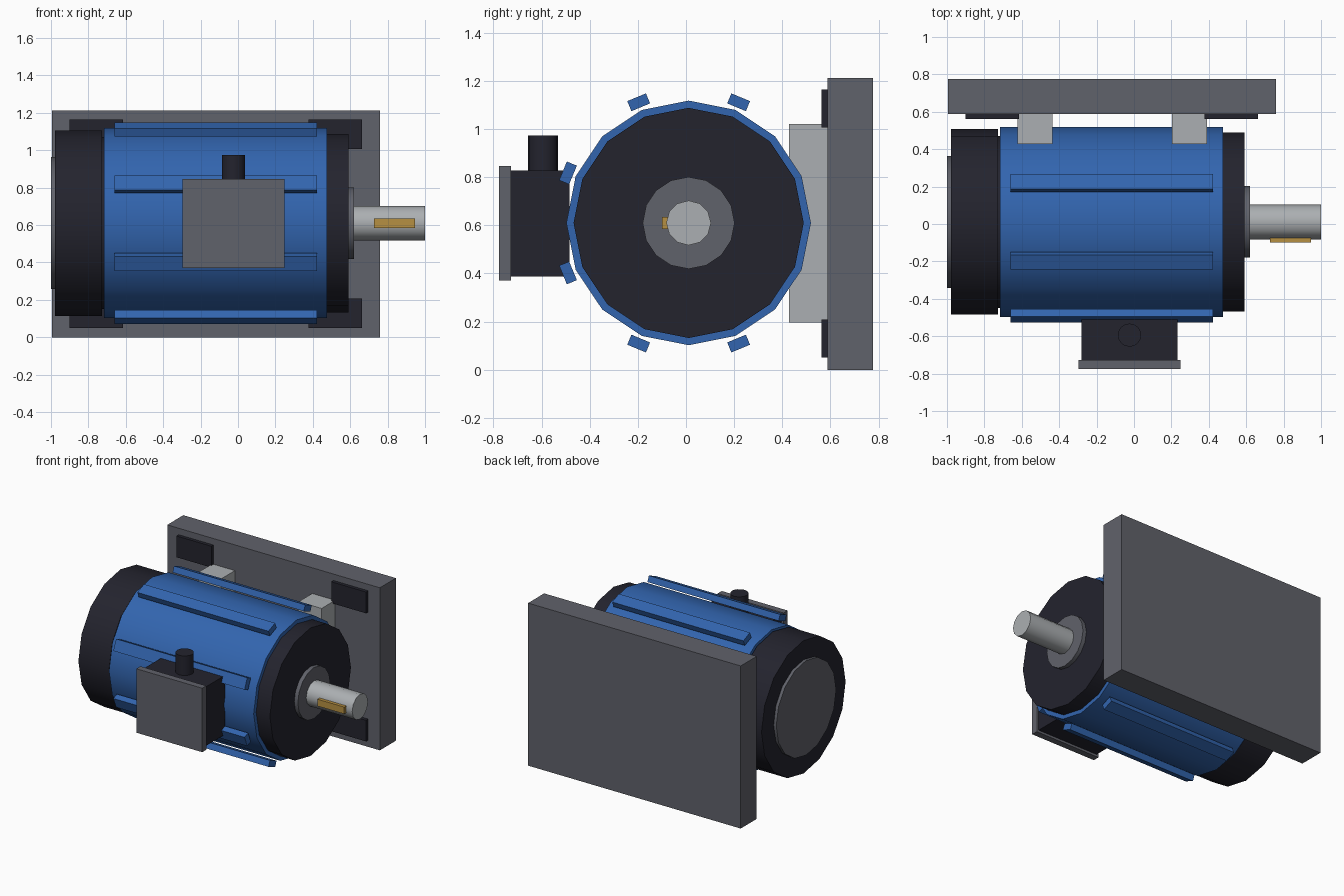
import bpy, math
from mathutils import Matrix, Vector

if "Cube" in bpy.data.objects:
    bpy.data.objects.remove(bpy.data.objects["Cube"])

CY, CZ = 0.011, 0.61          # motor axis


def material(name, rgb):
    m = bpy.data.materials.new(name)
    m.diffuse_color = (*rgb, 1)
    m.use_nodes = True
    m.node_tree.nodes["Principled BSDF"].inputs["Base Color"].default_value = m.diffuse_color
    return m


BLUE = material("blue paint", (0.032, 0.130, 0.430))
DARK = material("dark casting", (0.017, 0.017, 0.027))
GREY = material("grey steel", (0.118, 0.122, 0.145))
SILVER = material("bright metal", (0.41, 0.43, 0.445))
BRASS = material("brass", (0.47, 0.28, 0.055))


def box(name, x, y, z, mat):
    """Axis-aligned box from (min, max) pairs."""
    bpy.ops.mesh.primitive_cube_add(size=1)
    o = bpy.context.object
    o.name = name
    size = Vector([b - a for a, b in (x, y, z)])
    mid = Vector([(a + b) / 2 for a, b in (x, y, z)])
    o.data.transform(Matrix.Translation(mid) @ Matrix.Diagonal((*size, 1)))
    o.data.materials.append(mat)
    return o


def cylinder(name, start, end, r, sides, mat, axis="X", centre=(0, CY, CZ)):
    """Smooth-sided cylinder from start to end along X or Z."""
    bpy.ops.mesh.primitive_cylinder_add(vertices=sides, radius=r, depth=end - start)
    o = bpy.context.object
    o.name = name
    mid = Vector(centre)
    i = "XYZ".index(axis)
    mid[i] = (start + end) / 2
    turn = Matrix.Rotation(math.pi / 2, 4, "Y") if axis == "X" else Matrix()
    o.data.transform(Matrix.Translation(mid) @ turn)
    o.data.materials.append(mat)
    bpy.ops.object.shade_smooth_by_angle(angle=math.radians(40))
    return o


# Motor barrel, end covers and shaft
cylinder("motor_body", -0.717, 0.477, 0.508, 16, BLUE)
cylinder("front_cover", 0.45, 0.59, 0.478, 16, DARK)
cylinder("fan_cover", -0.978, -0.726, 0.496, 16, DARK)
cylinder("fan_cover_neck", -0.73, -0.71, 0.46, 16, DARK)
cylinder("rear_disc", -1.0, -0.97, 0.353, 16, GREY)
cylinder("bearing_hub", 0.58, 0.62, 0.191, 16, GREY)
cylinder("shaft", 0.60, 1.0, 0.093, 12, SILVER)
box("shaft_key", (0.727, 0.947), (-0.10, -0.06), (0.584, 0.635), BRASS)

# Cooling ribs around the barrel, leaving the mounting side clear
for i in range(1, 7):
    angle = math.radians(22.5 + 45 * i)
    rib = box(f"cooling_rib_{i}", (-0.66, 0.423), (0.520, 0.565), (-0.042, 0.042), BLUE)
    rib.data.transform(Matrix.Translation((0, CY, CZ)) @ Matrix.Rotation(angle, 4, "X"))

# Terminal box with lid and cable gland
box("terminal_box", (-0.28, 0.232), (-0.73, -0.485), (0.387, 0.828), DARK)
box("terminal_lid", (-0.296, 0.248), (-0.776, -0.728), (0.37, 0.847), GREY)
cylinder("cable_gland", 0.80, 0.974, 0.062, 16, DARK, "Z", (-0.024, -0.594, 0))

# Mounting plate, feet and corner pads
box("mounting_plate", (-0.995, 0.76), (0.587, 0.776), (0, 1.213), GREY)
for side, x in (("rear", (-0.624, -0.437)), ("front", (0.202, 0.391))):
    box(f"{side}_foot", x, (0.427, 0.59), (0.196, 1.021), SILVER)
for side, x in (("rear", (-0.90, -0.614)), ("front", (0.377, 0.663))):
    for level, z in (("lower", (0.05, 0.208)), ("upper", (1.006, 1.165))):
        box(f"{level}_{side}_pad", x, (0.562, 0.59), z, DARK)
